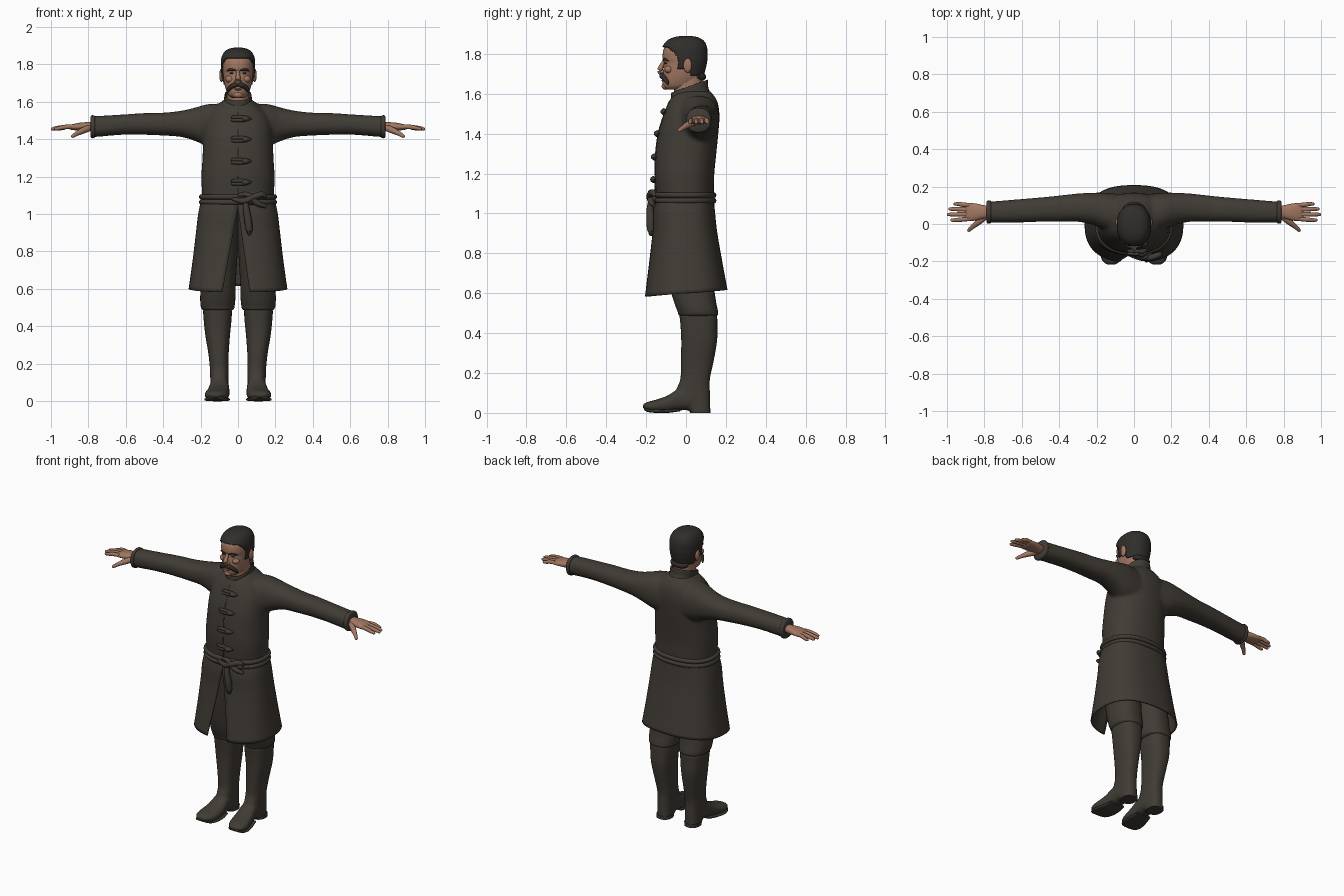
import bpy, bmesh, math
from mathutils import Vector


def material(name, rgb):
    m = bpy.data.materials.new(name)
    m.diffuse_color = (*rgb, 1)
    return m


CLOTH = material("dark_cloth", (0.052, 0.044, 0.035))
HAIR = material("dark_hair", (0.030, 0.027, 0.024))
SKIN = material("skin", (0.36, 0.185, 0.12))
EYE = material("eye_brown", (0.06, 0.035, 0.025))
LIP = material("lip", (0.27, 0.11, 0.08))


def smooth_rows(rows, k):
    """Catmull-Rom interpolation of tuples."""
    out = []
    for i in range(len(rows) - 1):
        p0, p1 = rows[max(i - 1, 0)], rows[i]
        p2, p3 = rows[i + 1], rows[min(i + 2, len(rows) - 1)]
        for j in range(k):
            t = j / k
            out.append(tuple(
                0.5 * (2 * b + (c - a) * t + (2 * a - 5 * b + 4 * c - d) * t * t
                       + (3 * b - a - 3 * c + d) * t ** 3)
                for a, b, c, d in zip(p0, p1, p2, p3)))
    return out + [tuple(rows[-1])]


def power(c, e):
    return math.copysign(abs(c) ** (2 / e), c)


def skin_rings(bm, rings, cap=True):
    vs = [[bm.verts.new(p) for p in r] for r in rings]
    n = len(vs[0])
    for a, b in zip(vs, vs[1:]):
        for i in range(n):
            bm.faces.new((a[i], a[(i + 1) % n], b[(i + 1) % n], b[i]))
    if cap:
        bm.faces.new(vs[0])
        bm.faces.new(vs[-1])


def finish(bm, name, mat, mirror=False, voxel=0, thick=0):
    bmesh.ops.recalc_face_normals(bm, faces=bm.faces)
    me = bpy.data.meshes.new(name)
    bm.to_mesh(me)
    bm.free()
    me.materials.append(mat)
    ob = bpy.data.objects.new(name, me)
    bpy.context.collection.objects.link(ob)
    if thick:
        m = ob.modifiers.new("thickness", 'SOLIDIFY')
        m.thickness = thick
    if voxel:
        m = ob.modifiers.new("merge", 'REMESH')
        m.mode, m.voxel_size, m.use_smooth_shade = 'VOXEL', voxel, True
        m = ob.modifiers.new("soften", 'SMOOTH')
        m.factor, m.iterations = 0.5, 5
    if mirror:
        m = ob.modifiers.new("mirror", 'MIRROR')
        m.use_mirror_merge = False
    return ob


def loft(name, shapes, mat, n=40, e=2.3, k=4, tilt=0, cap=True, keep=None, **kw):
    """shapes: (axis, rows); row = position, then min/max on the other two axes."""
    bm = bmesh.new()
    for axis, rows in shapes:
        rings = []
        for t, a0, a1, b0, b1 in smooth_rows(rows, k):
            ring = []
            for i in range(n):
                u = 2 * math.pi * i / n
                a = (a0 + a1) / 2 + (a1 - a0) / 2 * power(math.cos(u), e)
                b = (b0 + b1) / 2 + (b1 - b0) / 2 * power(math.sin(u), e)
                p = {'x': (t, a, b), 'y': (a, t, b), 'z': (a, b, t + tilt * b)}[axis]
                ring.append(p)
            rings.append(ring)
        skin_rings(bm, rings, cap)
    if keep:
        bmesh.ops.recalc_face_normals(bm, faces=bm.faces)
        drop = [f for f in bm.faces if not keep(f.calc_center_median())]
        bmesh.ops.delete(bm, geom=drop, context='FACES')
    return finish(bm, name, mat, **kw)


def tube(name, pts, mat, n=12, k=4, **kw):
    """pts: x, y, z, radius."""
    rows = smooth_rows(pts, k)
    ps = [Vector(r[:3]) for r in rows]
    rings = []
    for i, r in enumerate(rows):
        q = (ps[min(i + 1, len(ps) - 1)] - ps[max(i - 1, 0)]).to_track_quat('Z', 'Y')
        rings.append([ps[i] + q @ Vector((math.cos(j * 2 * math.pi / n),
                                          math.sin(j * 2 * math.pi / n), 0)) * max(r[3], 0.001)
                      for j in range(n)])
    bm = bmesh.new()
    skin_rings(bm, rings)
    return finish(bm, name, mat, **kw)


def ball(name, loc, scale, mat, **kw):
    bm = bmesh.new()
    bmesh.ops.create_uvsphere(bm, u_segments=20, v_segments=12, radius=1)
    bmesh.ops.scale(bm, vec=scale, verts=bm.verts)
    bmesh.ops.translate(bm, vec=loc, verts=bm.verts)
    return finish(bm, name, mat, **kw)


# Coat: torso and both sleeves merged
torso = [(1.04, -.19, .19, -.148, .138), (1.12, -.193, .193, -.152, .14), (1.2, -.196, .196, -.157, .142),
         (1.3, -.19, .19, -.153, .152), (1.4, -.186, .186, -.14, .162), (1.48, -.18, .18, -.117, .168),
         (1.54, -.155, .155, -.095, .163), (1.58, -.115, .115, -.075, .148), (1.615, -.07, .07, -.05, .12)]
sleeve = [(.08, -.06, .16, 1.34, 1.59), (.16, -.03, .167, 1.36, 1.588), (.22, -.005, .167, 1.387, 1.572),
          (.3, .012, .163, 1.412, 1.553), (.4, .012, .152, 1.42, 1.542), (.5, .012, .142, 1.424, 1.54),
          (.62, .008, .132, 1.424, 1.532), (.74, .007, .122, 1.414, 1.525), (.782, .008, .12, 1.411, 1.523)]
loft("coat", [('z', torso), ('x', sleeve), ('x', [(-r[0], *r[1:]) for r in sleeve])], CLOTH, voxel=.01)
loft("cuff", [('x', [(.765, .005, .122, 1.409, 1.525), (.77, .002, .125, 1.406, 1.528),
                     (.782, .002, .125, 1.406, 1.528), (.788, .008, .12, 1.412, 1.522)])], CLOTH, mirror=True)
loft("collar", [('z', [(1.555, -.085, .085, -.078, .125), (1.59, -.076, .076, -.075, .112),
                       (1.625, -.073, .073, -.076, .11), (1.63, -.069, .069, -.071, .105),
                       (1.6, -.066, .066, -.068, .1)])], CLOTH, tilt=.36, cap=False)

# Skirt of the coat, open at the front
bm = bmesh.new()
E, N = 2.5, 64
grid = []
for z, rx, y0, y1 in smooth_rows([(1.07, .198, -.155, .14), (1.0, .213, -.166, .146), (.9, .225, -.169, .157),
                                  (.75, .243, -.187, .182), (.6, .264, -.208, .208)], 5):
    w = (1.07 - z) / .47
    g1 = math.asin((max(w - .1, .01) * .07 / rx) ** (E / 2))
    g2 = math.asin((max(w - .08, .01) * .092 / rx) ** (E / 2))
    row = []
    for i in range(N + 1):
        u = g1 + (2 * math.pi - g1 - g2) * i / N
        c = power(-math.cos(u), E)
        y = (y0 + y1) / 2 + (y1 - y0) / 2 * c
        row.append(bm.verts.new((rx * power(math.sin(u), E), y, z + .017 * w * w * -math.cos(u))))
    grid.append(row)
for a, b in zip(grid, grid[1:]):
    for i in range(N):
        bm.faces.new((a[i], b[i], b[i + 1], a[i + 1]))
finish(bm, "coat_skirt", CLOTH, thick=.008)

# Sash with two rolls, knot and hanging end
sash = []
for zc in (1.064, 1.092):
    for dz, g in ((-.014, 0), (-.007, .009), (.007, .009), (.014, 0)):
        sash.append((zc + dz, -.198 - g, .198 + g, -.157 - g, .142 + g))
loft("sash", [('z', sash)], CLOTH, n=56, k=2)
ball("sash_knot", (.075, -.163, 1.075), (.028, .022, .026), CLOTH)
tube("sash_loop", [(-.03, -.163, 1.082, .008), (.03, -.178, 1.07, .016), (.08, -.182, 1.09, .016),
                   (.13, -.166, 1.105, .016), (.15, -.155, 1.085, .006)], CLOTH)
tube("sash_fold", [(.0, -.165, 1.1, .008), (.05, -.178, 1.105, .014), (.1, -.176, 1.06, .016),
                   (.15, -.16, 1.04, .01)], CLOTH)
tube("sash_end", [(.04, -.172, 1.075, .015), (.045, -.18, 1.02, .018), (.055, -.178, .96, .021),
                  (.06, -.176, .91, .017), (.058, -.175, .887, .005)], CLOTH)

# Frog fastenings down the chest
for z, y in ((1.51, -.108), (1.40, -.141), (1.283, -.156), (1.17, -.16)):
    for dz in (-.008, .008):
        tube("frog_cord", [(-.036, y, z + dz * .8, .006), (-.02, y - .003, z + dz, .009),
                           (.03, y - .003, z + dz, .009), (.045, y, z + dz, .006)], CLOTH)
    tube("frog_toggle", [(.02, y - .004, z, .004), (.028, y - .005, z, .012), (.045, y - .004, z, .015),
                         (.072, y + .003, z, .003)], CLOTH)
tube("coat_seam", [(0, -.083, 1.56, .004), (0, -.113, 1.485, .004), (0, -.138, 1.4, .004),
                   (0, -.151, 1.3, .004), (0, -.155, 1.2, .004), (0, -.152, 1.1, .004)], CLOTH, n=8)

# Breeches and boots
loft("breeches", [('z', [(1.03, -.01, .16, -.12, .11), (.9, -.005, .185, -.115, .12), (.75, .005, .195, -.1, .13),
                         (.62, .012, .2, -.078, .142), (.55, .014, .202, -.058, .152), (.51, .018, .2, -.043, .16),
                         (.49, .024, .192, -.035, .158), (.48, .05, .17, -.01, .13)])], CLOTH, mirror=True)
leg = [(.495, .032, .188, -.034, .157), (.44, .034, .184, -.028, .157), (.36, .042, .176, -.024, .156),
       (.25, .05, .158, -.026, .137), (.17, .05, .15, -.028, .12), (.1, .052, .148, -.045, .12),
       (.002, .055, .145, .02, .122)]
foot = [(.1, .065, .135, .02, .1), (.04, .05, .148, .016, .13), (-.03, .048, .152, .012, .125),
        (-.09, .045, .165, .002, .088), (-.15, .05, .178, .002, .066), (-.19, .065, .172, .01, .056),
        (-.216, .095, .15, .022, .044)]
loft("boot", [('z', leg), ('y', foot)], CLOTH, e=2.5, voxel=.008, mirror=True)
loft("boot_sole", [('y', [(-.21, .09, .155, .014, .026), (-.19, .064, .172, .004, .02), (-.15, .048, .18, 0, .018),
                          (-.09, .044, .168, 0, .018), (-.03, .052, .152, .008, .022)])], CLOTH, e=3.5, mirror=True)
loft("boot_heel", [('z', [(0, .053, .149, .02, .124), (.022, .052, .15, .018, .124)])], CLOTH, k=1, mirror=True)

# Hands
loft("palm", [('x', [(.75, .035, .092, 1.445, 1.492), (.8, .03, .1, 1.445, 1.492), (.85, .018, .11, 1.447, 1.488),
                     (.89, .016, .112, 1.45, 1.479), (.905, .022, .106, 1.457, 1.472)])], SKIN, mirror=True)
for y, tip, spread in ((.101, .965, .006), (.077, .992, .003), (.052, 1.0, -.001), (.027, .982, -.006)):
    tube("finger", [(.88, y, 1.468, .011), (.92, y + spread * .5, 1.466, .012), (tip - .03, y + spread, 1.46, .0105),
                    (tip - .006, y + spread, 1.455, .008), (tip, y + spread, 1.454, .002)], SKIN, mirror=True)
tube("thumb", [(.79, .045, 1.462, .018), (.83, .012, 1.446, .017), (.862, -.014, 1.43, .012),
               (.884, -.034, 1.416, .009), (.889, -.039, 1.413, .002)], SKIN, mirror=True)

# Head and neck
head = [(1.622, -.035, .035, -.1, .02), (1.64, -.054, .054, -.116, .05), (1.68, -.069, .069, -.117, .075),
        (1.73, -.078, .078, -.113, .09), (1.757, -.081, .081, -.11, .095), (1.78, -.083, .083, -.117, .098),
        (1.82, -.081, .081, -.113, .096), (1.855, -.066, .066, -.09, .08), (1.873, -.042, .042, -.055, .05),
        (1.88, -.01, .01, -.015, .015)]
loft("head", [('z', head)], SKIN, e=2.2)
loft("neck", [('z', [(1.55, -.064, .064, -.055, .095), (1.63, -.06, .06, -.06, .085),
                     (1.7, -.06, .06, -.06, .08)])], SKIN)
ball("chin", (0, -.104, 1.638), (.026, .018, .018), SKIN)
tube("nose", [(0, -.108, 1.765, .008), (0, -.12, 1.745, .011), (0, -.13, 1.72, .014),
              (0, -.124, 1.703, .012), (0, -.112, 1.698, .004)], SKIN)
ball("nostril", (.012, -.117, 1.71), (.009, .011, .008), SKIN, mirror=True)
ball("ear", (.089, .008, 1.742), (.011, .021, .036), SKIN, mirror=True)
ball("cheek", (.042, -.086, 1.722), (.026, .022, .02), SKIN, mirror=True)
ball("eye", (.033, -.1, 1.753), (.013, .009, .005), EYE, mirror=True)
ball("lower_lip", (0, -.114, 1.667), (.02, .009, .006), LIP)

# Hair cap trimmed at the hairline, brows and moustache


def above_hairline(p):
    if p.y < -.04:
        return p.z > 1.835 - max(p.y + .09, 0) * 1.0
    return p.z > (1.725 if p.y < -.012 else 1.765 if p.y < .022 else 1.69)


cap = [(z + (.01 if z > 1.8 else 0), a - .009, b + .009, c - .007, d + .01) for z, a, b, c, d in head]
loft("hair", [('z', cap)], HAIR, n=72, k=8, e=2.2, keep=above_hairline, thick=.008)
tube("nape_hair", [(-.055, .06, 1.69, .012), (-.03, .08, 1.685, .018), (.03, .08, 1.685, .018),
                   (.055, .06, 1.69, .012)], HAIR)
tube("brow", [(.012, -.115, 1.767, .003), (.03, -.111, 1.772, .006), (.05, -.1, 1.771, .005),
              (.06, -.089, 1.764, .002)], HAIR, mirror=True)
tube("moustache", [(.0, -.121, 1.694, .01), (.018, -.12, 1.69, .014), (.04, -.109, 1.678, .012),
                   (.054, -.095, 1.66, .009), (.058, -.089, 1.645, .002)], HAIR, mirror=True)

# Smooth shading
for ob in bpy.context.collection.objects:
    ob.select_set(True)
    bpy.context.view_layer.objects.active = ob
bpy.ops.object.shade_smooth_by_angle(angle=math.radians(45))
